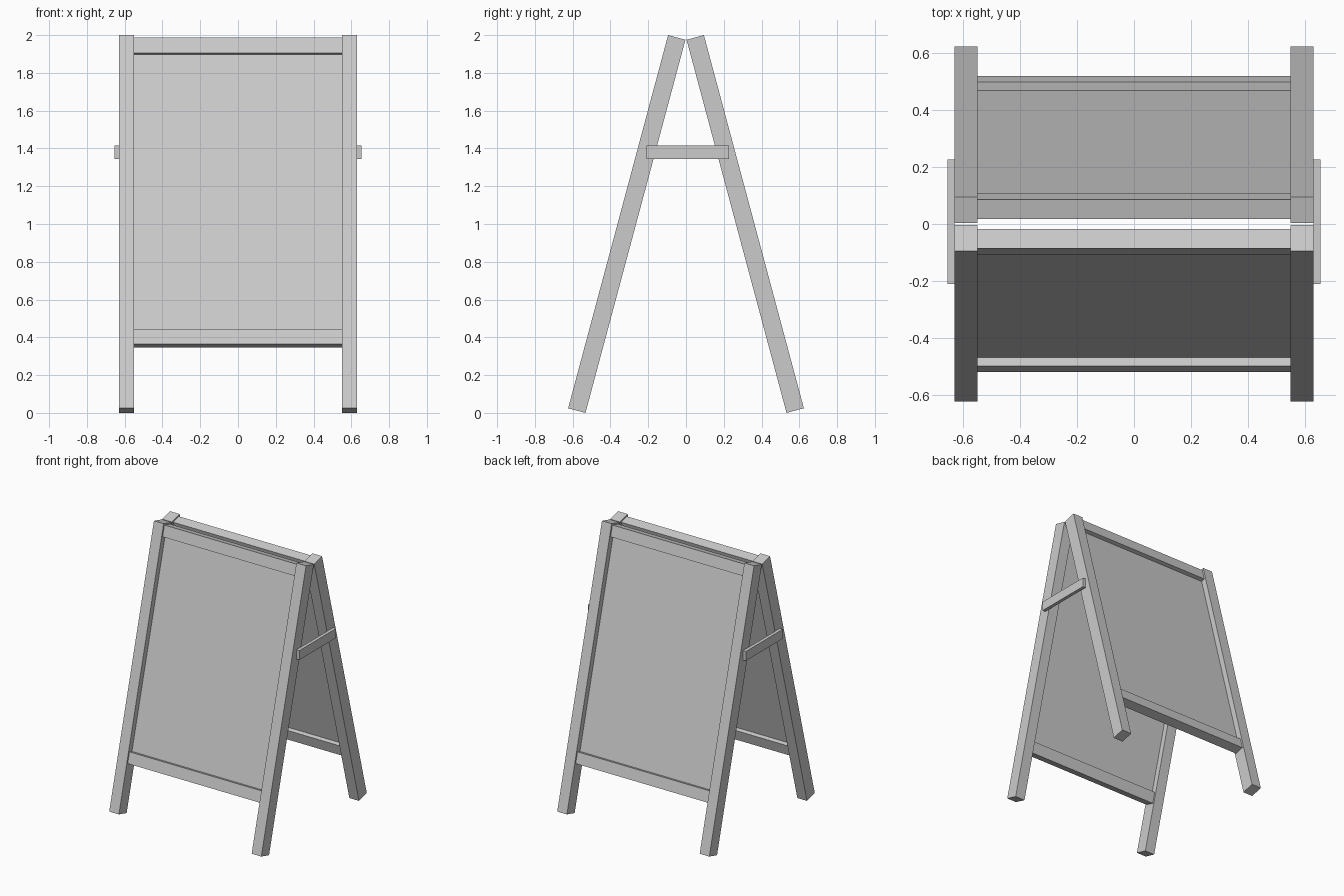
import bpy
from math import radians
from mathutils import Matrix

if "Cube" in bpy.data.objects:
    bpy.data.objects.remove(bpy.data.objects["Cube"])

TILT = radians(15)
LEG_LEN, LEG_D = 2.045, 0.095      # leg length and depth
X_IN, X_OUT = 0.55, 0.63           # inner and outer side of the legs


def box(name, x, y, z, matrix=Matrix()):
    """Box from (min, max) ranges, placed by a matrix."""
    bpy.ops.mesh.primitive_cube_add(size=1)
    ob = bpy.context.object
    ob.name = name
    size = Matrix.Diagonal((x[1] - x[0], y[1] - y[0], z[1] - z[0], 1))
    centre = Matrix.Translation(((x[0] + x[1]) / 2, (y[0] + y[1]) / 2, (z[0] + z[1]) / 2))
    ob.data.transform(matrix @ centre @ size)
    return ob


# Each leaning frame is built upright, then tilted; the back one is turned half round
lean = Matrix.Translation((0, -0.624, 0.0246)) @ Matrix.Rotation(-TILT, 4, 'X')
inner = (-X_IN, X_IN)
for side, turn in (("front", 0), ("back", 180)):
    m = Matrix.Rotation(radians(turn), 4, 'Z') @ lean
    # Legs
    box(side + "_leg_a", (-X_OUT, -X_IN), (0, LEG_D), (0, LEG_LEN), m)
    box(side + "_leg_b", (X_IN, X_OUT), (0, LEG_D), (0, LEG_LEN), m)
    # Cross rails
    box(side + "_top_rail", inner, (0.0125, 0.0825), (1.951, 2.034), m)
    box(side + "_bottom_rail", inner, (0.0125, 0.0825), (0.356, 0.439), m)
    # Recessed board
    box(side + "_board", inner, (0.0425, 0.0525), (0.439, 1.951), m)

# Spreader bars on the outside of the legs
for label, s in (("left", -1), ("right", 1)):
    x = sorted((s * X_OUT, s * 0.655))
    box(label + "_spreader_bar", x, (-0.21, 0.227), (1.345, 1.415))
